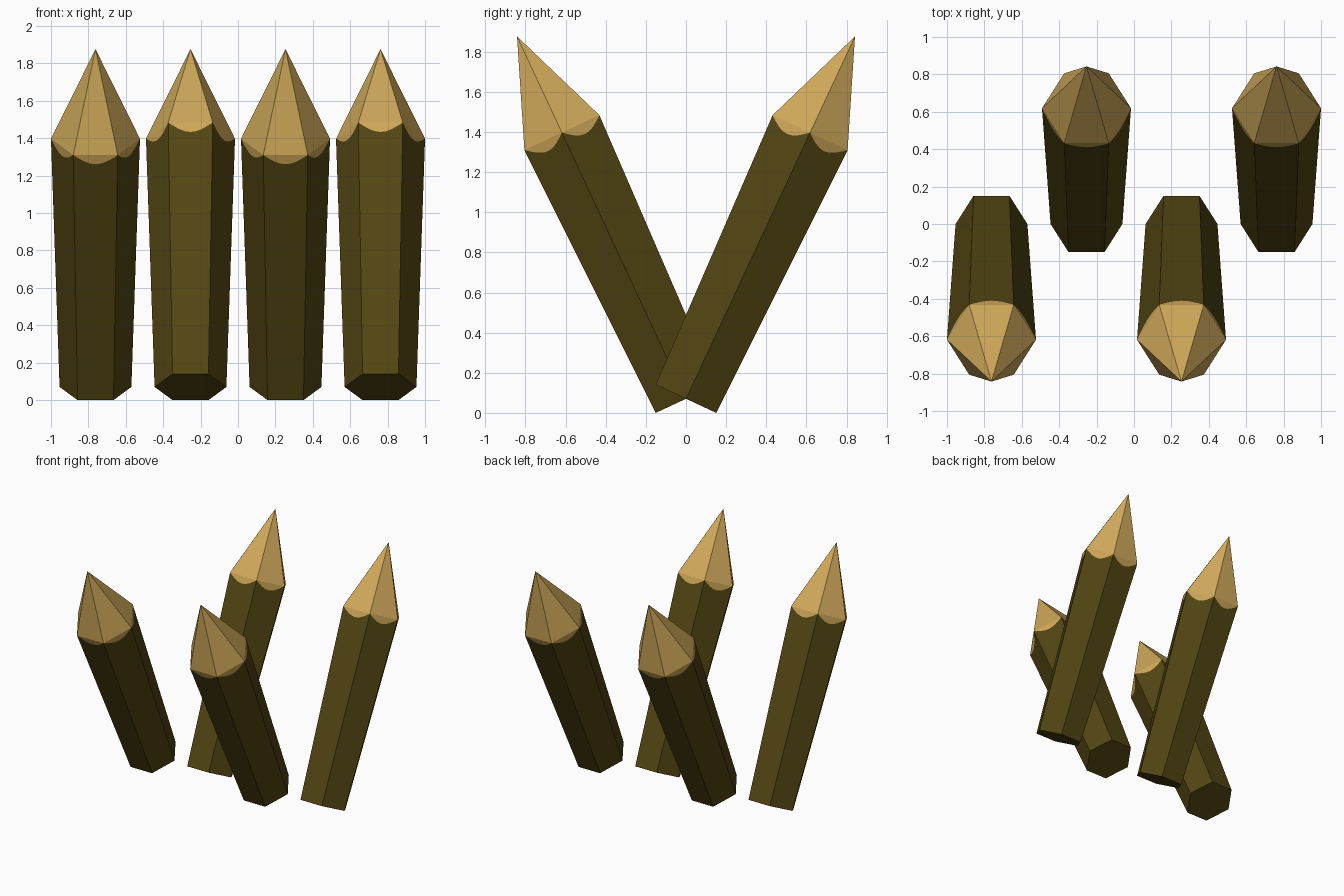
import bpy, bmesh
from math import sin, cos, pi, radians
from mathutils import Vector, Matrix

cube = bpy.data.objects.get("Cube")
if cube:
    bpy.data.objects.remove(cube, do_unlink=True)


def material(name, rgb):
    m = bpy.data.materials.new(name)
    m.use_nodes = True
    m.diffuse_color = (*rgb, 1)
    m.node_tree.nodes["Principled BSDF"].inputs["Base Color"].default_value = (*rgb, 1)
    return m


BARK = material("dark_olive_bark", (0.085, 0.06, 0.006))
WOOD = material("cut_wood", (0.62, 0.39, 0.1))

SIDES, STEPS = 6, 8
R_BOTTOM, R_TOP = 0.192, 0.238
SHAFT, LENGTH = 1.464, 1.993
SCALLOP = 0.055
TILT = radians(25)


def ring(radius, z):
    return [Vector((radius * cos(i * 2 * pi / SIDES), radius * sin(i * 2 * pi / SIDES), z))
            for i in range(SIDES)]


def stake(name, x, lean):
    bm = bmesh.new()
    low, high = ring(R_BOTTOM, 0), ring(R_TOP, SHAFT)
    vl = [bm.verts.new(p) for p in low]
    vh = [bm.verts.new(p) for p in high]
    tip = bm.verts.new((0, 0, LENGTH))
    bm.faces.new(vl[::-1])
    for i in range(SIDES):
        j = (i + 1) % SIDES
        # scalloped edge where the bark is cut back from the point
        scallop = []
        for k in range(1, STEPS):
            t = k / STEPS
            drop = SCALLOP * sin(pi * t) / SHAFT
            top = high[i].lerp(high[j], t)
            scallop.append(bm.verts.new(top.lerp(low[i].lerp(low[j], t), drop)))
        bm.faces.new([vl[i], vl[j], vh[j]] + scallop[::-1] + [vh[i]])
        # bare wood: the patch above the scallop and the pointed facet
        for verts in ([vh[i]] + scallop + [vh[j]], [vh[i], vh[j], tip]):
            bm.faces.new(verts).material_index = 1
    bmesh.ops.recalc_face_normals(bm, faces=bm.faces)
    # lean the stake and rest its lowest edge on the ground
    base = R_BOTTOM * cos(pi / SIDES) * sin(TILT)
    bm.transform(Matrix.Translation((x, 0, base)) @ Matrix.Rotation(-lean * TILT, 4, "X"))
    mesh = bpy.data.meshes.new(name)
    bm.to_mesh(mesh)
    bm.free()
    mesh.materials.append(BARK)
    mesh.materials.append(WOOD)
    bpy.context.collection.objects.link(bpy.data.objects.new(name, mesh))


# four stakes in a row, leaning alternately forward and backward
for n in range(4):
    lean = -1 if n % 2 == 0 else 1
    stake(f"{'front' if lean < 0 else 'back'}_stake_{n // 2 + 1}", -0.762 + 0.508 * n, lean)
